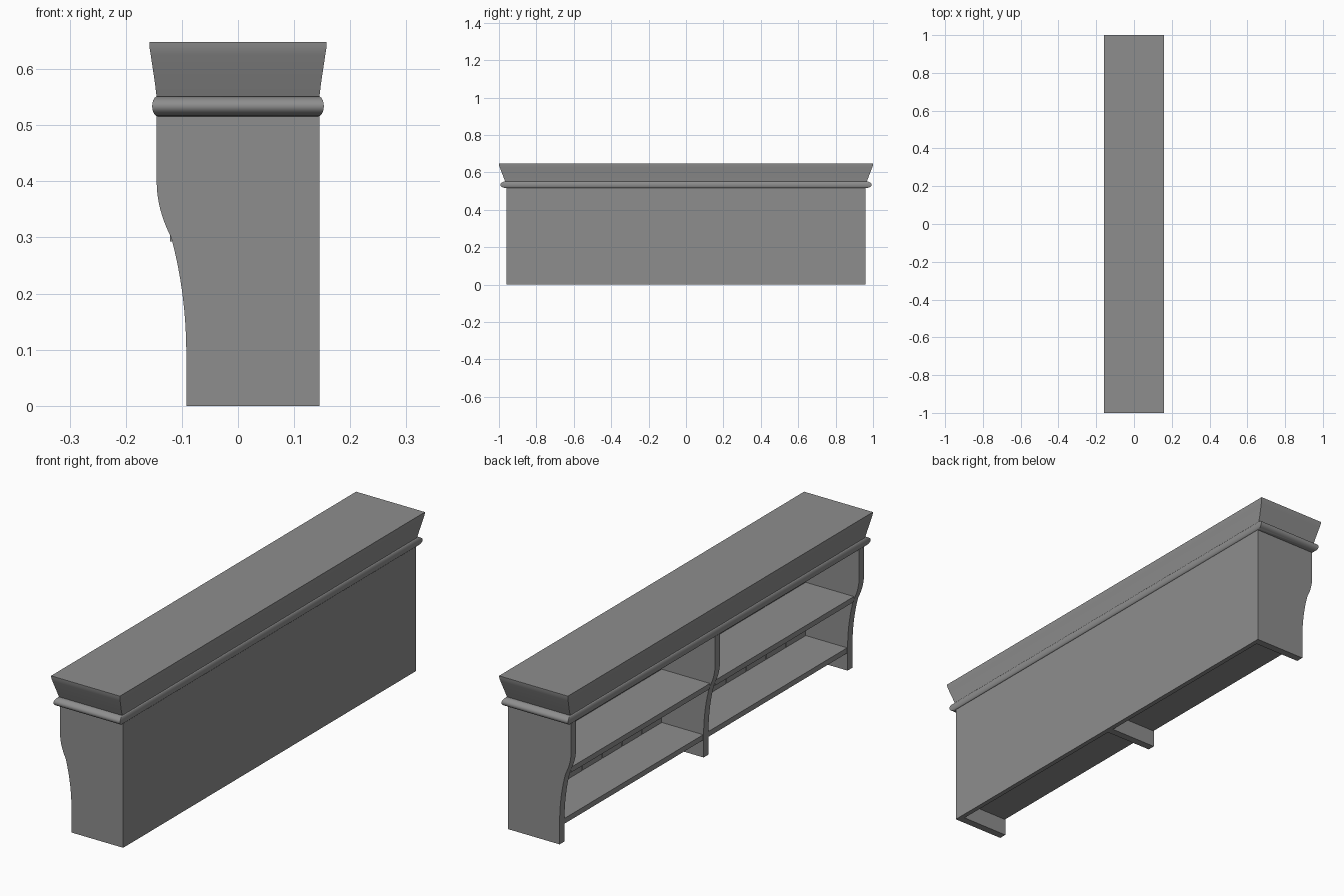
import bpy, bmesh, math
from mathutils import Vector

cube = bpy.data.objects.get("Cube")
if cube:
    bpy.data.objects.remove(cube, do_unlink=True)

grey = bpy.data.materials.new("plain grey")
grey.use_nodes = True
grey.diffuse_color = (0.27, 0.27, 0.27, 1)
grey.node_tree.nodes["Principled BSDF"].inputs["Base Color"].default_value = (0.27, 0.27, 0.27, 1)


def finish(name, bm, smooth=False):
    bmesh.ops.recalc_face_normals(bm, faces=bm.faces)
    mesh = bpy.data.meshes.new(name)
    bm.to_mesh(mesh)
    bm.free()
    obj = bpy.data.objects.new(name, mesh)
    bpy.context.collection.objects.link(obj)
    mesh.materials.append(grey)
    if smooth:
        bpy.ops.object.select_all(action='DESELECT')
        obj.select_set(True)
        bpy.context.view_layer.objects.active = obj
        bpy.ops.object.shade_smooth_by_angle(angle=math.radians(30))
    return obj


def box(name, x, y, z):
    bm = bmesh.new()
    bmesh.ops.create_cube(bm, size=1)
    for v in bm.verts:
        v.co = [a + (b - a) * (c + 0.5) for c, (a, b) in zip(v.co, (x, y, z))]
    return finish(name, bm)


def rings(name, levels):
    """Stack of rectangles given as (half width, half length, height)."""
    bm = bmesh.new()
    loops = [[bm.verts.new((sx * w, sy * d, z))
              for sx, sy in ((-1, -1), (1, -1), (1, 1), (-1, 1))] for w, d, z in levels]
    for low, high in zip(loops, loops[1:]):
        for i in range(4):
            j = (i + 1) % 4
            bm.faces.new((low[i], low[j], high[j], high[i]))
    bm.faces.new(loops[0])
    bm.faces.new(loops[-1])
    return finish(name, bm, True)


def upright(name, y, thick=0.032):
    """Board with an S-shaped front edge, extruded along its thickness."""
    lower, upper, z0, z1 = -0.092, -0.145, 0.09, 0.40
    a, b, mid = Vector((lower, z0)), Vector((upper, z1)), Vector((-0.119, 0.30))
    pts = [(lower, 0)]
    for p, c, q in ((a, Vector((lower, 0.20)), mid), (mid, Vector((upper, 0.35)), b)):
        pts += [tuple(p * (1 - t) ** 2 + c * 2 * t * (1 - t) + q * t * t)
                for t in (i / 8 for i in range(8))]
    pts += [(upper, z1), (upper, 0.52), (0.125, 0.52), (0.125, 0)]
    bm = bmesh.new()
    face = bm.faces.new([bm.verts.new((x, y - thick / 2, z)) for x, z in pts])
    out = bmesh.ops.extrude_face_region(bm, geom=[face])
    bmesh.ops.translate(bm, vec=(0, thick, 0),
                        verts=[v for v in out["geom"] if isinstance(v, bmesh.types.BMVert)])
    return finish(name, bm, True)


# Carcass: back panel, two ends and a centre divider
box("back_panel", (0.125, 0.145), (-0.96, 0.96), (0, 0.52))
for name, y in (("right_end", -0.944), ("centre_divider", 0), ("left_end", 0.944)):
    upright(name, y)

# Shelves and back planks in each bay
for side, label in ((-1, "right"), (1, "left")):
    y0, y1 = sorted((side * 0.016, side * 0.928))
    box(label + "_lower_shelf", (-0.09, 0.125), (y0, y1), (0.072, 0.094))
    box(label + "_upper_shelf", (-0.121, 0.125), (y0, y1), (0.293, 0.315))
    step = (y1 - y0) / 7
    for i in range(7):
        for row, z in (("lower", (0.094, 0.293)), ("upper", (0.315, 0.517))):
            box(f"{label}_{row}_plank_{i + 1}", (0.10, 0.125),
                (y0 + i * step + 0.002, y0 + (i + 1) * step - 0.002), z)

# Rounded bead below the crown
bead = [(0.143 + 0.010 * math.cos(t), 0.962 + 0.030 * math.cos(t), 0.534 + 0.018 * math.sin(t))
        for t in (math.pi * (i / 10 - 0.5) for i in range(11))]
rings("bead_moulding", bead)

# Flared crown with a narrow upright lip
rings("crown", [(0.145, 0.966, 0.55), (0.148, 0.976, 0.575), (0.1555, 0.995, 0.625),
                (0.1575, 0.999, 0.637), (0.158, 1.0, 0.648)])
